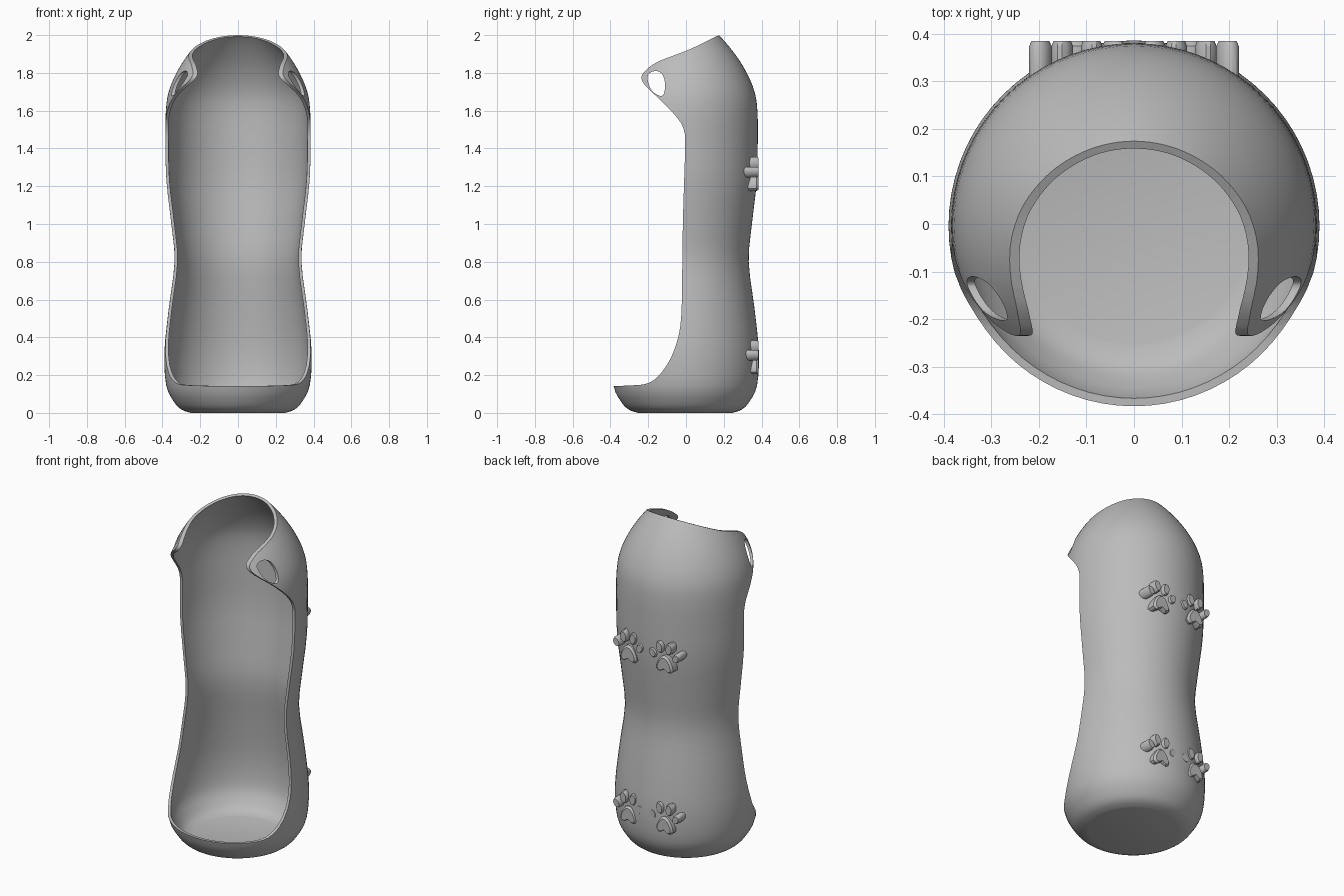
import bpy, bmesh, math
from mathutils import Vector

cube = bpy.data.objects.get("Cube")
if cube:
    bpy.data.objects.remove(cube)

grey = bpy.data.materials.new("plain grey")
grey.use_nodes = True
colour = (0.5, 0.5, 0.5, 1)
grey.diffuse_color = colour
grey.node_tree.nodes["Principled BSDF"].inputs["Base Color"].default_value = colour

CENTRE_Y = -0.004


def make_object(name, bm):
    bmesh.ops.recalc_face_normals(bm, faces=bm.faces)
    mesh = bpy.data.meshes.new(name)
    bm.to_mesh(mesh)
    bm.free()
    mesh.materials.append(grey)
    obj = bpy.data.objects.new(name, mesh)
    bpy.context.collection.objects.link(obj)
    return obj


def smooth_path(points, steps, closed=False):
    """Catmull-Rom curve through 2D points."""
    n, out = len(points), []
    pick = lambda i: Vector(points[i % n] if closed else points[min(max(i, 0), n - 1)])
    for i in range(n if closed else n - 1):
        a, b, c, d = (pick(i + k) for k in (-1, 0, 1, 2))
        for s in range(steps):
            t = s / steps
            out.append(b + (c - a) * t / 2 + (2 * a - 5 * b + 4 * c - d) * t**2 / 2
                       + (3 * b - a - 3 * c + d) * t**3 / 2)
    if not closed:
        out.append(Vector(points[-1]))
    return out


def side_prism(name, outline):
    """Side outline (y, z) extruded across the whole width."""
    bm = bmesh.new()
    face = bm.faces.new([bm.verts.new((-1, y, z)) for y, z in outline])
    ext = bmesh.ops.extrude_face_region(bm, geom=[face])
    bmesh.ops.translate(bm, vec=(2, 0, 0),
                        verts=[v for v in ext["geom"] if isinstance(v, bmesh.types.BMVert)])
    return make_object(name, bm)


def activate(obj):
    bpy.ops.object.select_all(action="DESELECT")
    obj.select_set(True)
    bpy.context.view_layer.objects.active = obj


# Shell: waisted, domed body turned around the vertical axis
profile = smooth_path([(0.25, 0), (0.30, 0.018), (0.34, 0.06), (0.38, 0.145), (0.39, 0.32),
                       (0.367, 0.55), (0.336, 0.8), (0.353, 1.0), (0.379, 1.23), (0.384, 1.45),
                       (0.382, 1.6), (0.367, 1.7), (0.326, 1.8), (0.263, 1.9), (0.178, 2.0),
                       (0.1, 2.06)], 3)
bm = bmesh.new()
verts = [bm.verts.new((r, 0, z)) for r, z in [Vector((0, 0))] + profile]
edges = [bm.edges.new(pair) for pair in zip(verts, verts[1:])]
bmesh.ops.spin(bm, geom=verts + edges, cent=(0, 0, 0), axis=(0, 0, 1),
               angle=math.tau, steps=72)
bmesh.ops.remove_doubles(bm, verts=bm.verts, dist=0.0005)
bmesh.ops.translate(bm, vec=(0, CENTRE_Y, 0), verts=bm.verts)
shell = make_object("shell", bm)
wall = shell.modifiers.new("wall", "SOLIDIFY")
wall.thickness = 0.016
wall.offset = -1

# Front opening with the two side tabs, and the strap holes in the tabs
edge = smooth_path([(-0.45, 0.143), (-0.3, 0.145), (-0.19, 0.162), (-0.11, 0.24), (-0.053, 0.36),
                    (-0.026, 0.5), (-0.02, 0.75), (-0.016, 1.03), (-0.005, 1.4), (-0.012, 1.5),
                    (-0.053, 1.57), (-0.14, 1.66), (-0.217, 1.735), (-0.235, 1.78),
                    (-0.206, 1.82), (-0.14, 1.863), (0.02, 1.925), (0.175, 2.0),
                    (0.3, 2.06)], 4)
opening = side_prism("opening_cutter", edge + [(0.3, 2.4), (-1, 2.4), (-1, 0.143)])
hole = smooth_path([(-0.2, 1.79), (-0.165, 1.81), (-0.127, 1.795), (-0.111, 1.745),
                    (-0.117, 1.69), (-0.138, 1.678), (-0.18, 1.705), (-0.2, 1.75)], 3, True)
holes = side_prism("strap_hole_cutter", hole)
for cutter in (opening, holes):
    cut = shell.modifiers.new(cutter.name, "BOOLEAN")
    cut.operation = "DIFFERENCE"
    cut.solver = "EXACT"
    cut.object = cutter
activate(shell)
for name in [m.name for m in shell.modifiers]:
    bpy.ops.object.modifier_apply(modifier=name)
for cutter in (opening, holes):
    bpy.data.objects.remove(cutter)
bpy.ops.object.shade_smooth_by_angle(angle=math.radians(35))


def wall_radius(z):
    for a, b in zip(profile, profile[1:]):
        if a.y <= z <= b.y:
            return a.x + (b.x - a.x) * (z - a.y) / (b.y - a.y)


def raised_shape(bm, outline):
    """Flat-topped relief whose base follows the curved wall."""
    mid = sum(outline, Vector((0, 0))) / len(outline)
    rings = []
    for scale, top in ((1, None), (1, 0.374), (0.8, 0.385)):
        ring = []
        for p in outline:
            x, z = mid + (p - mid) * scale
            base = math.sqrt(wall_radius(z)**2 - x * x) + CENTRE_Y - 0.008
            ring.append(bm.verts.new((x, base if top is None else max(base, top), z)))
        rings.append(ring)
    n = len(outline)
    for low, high in zip(rings, rings[1:]):
        for i in range(n):
            bm.faces.new((low[i], low[(i + 1) % n], high[(i + 1) % n], high[i]))
    bm.faces.new(rings[0])
    bm.faces.new(rings[-1])


# Paw reliefs on the back: one pad and four toes each
pad = [(0, 0.018), (0.03, 0), (0.054, 0.012), (0.05, 0.045), (0.026, 0.085), (0, 0.098)]
pad += [(-x, z) for x, z in pad[-2:0:-1]]
pad = smooth_path(pad, 2, True)
toes = [(0.077, 0.1, 0.022, 0.03, -0.5), (0.031, 0.145, 0.023, 0.036, -0.15)]


def toe_outline(x, z, width, height, tilt):
    pts = []
    for i in range(14):
        a = math.tau * i / 14
        u, v = width * math.cos(a), height * math.sin(a)
        pts.append(Vector((x + u * math.cos(tilt) - v * math.sin(tilt),
                           z + u * math.sin(tilt) + v * math.cos(tilt))))
    return pts


for level, base_z in (("lower", 0.205), ("upper", 1.175)):
    for side, x0 in (("left", 0.12), ("right", -0.12)):
        origin = Vector((x0, base_z))
        bm = bmesh.new()
        raised_shape(bm, [origin + p for p in pad])
        for x, z, w, h, tilt in toes:
            for s in (1, -1):
                raised_shape(bm, [origin + p for p in toe_outline(s * x, z, w, h, s * tilt)])
        paw = make_object(f"{level}_{side}_paw", bm)
        activate(paw)
        bpy.ops.object.shade_smooth_by_angle(angle=math.radians(30))
